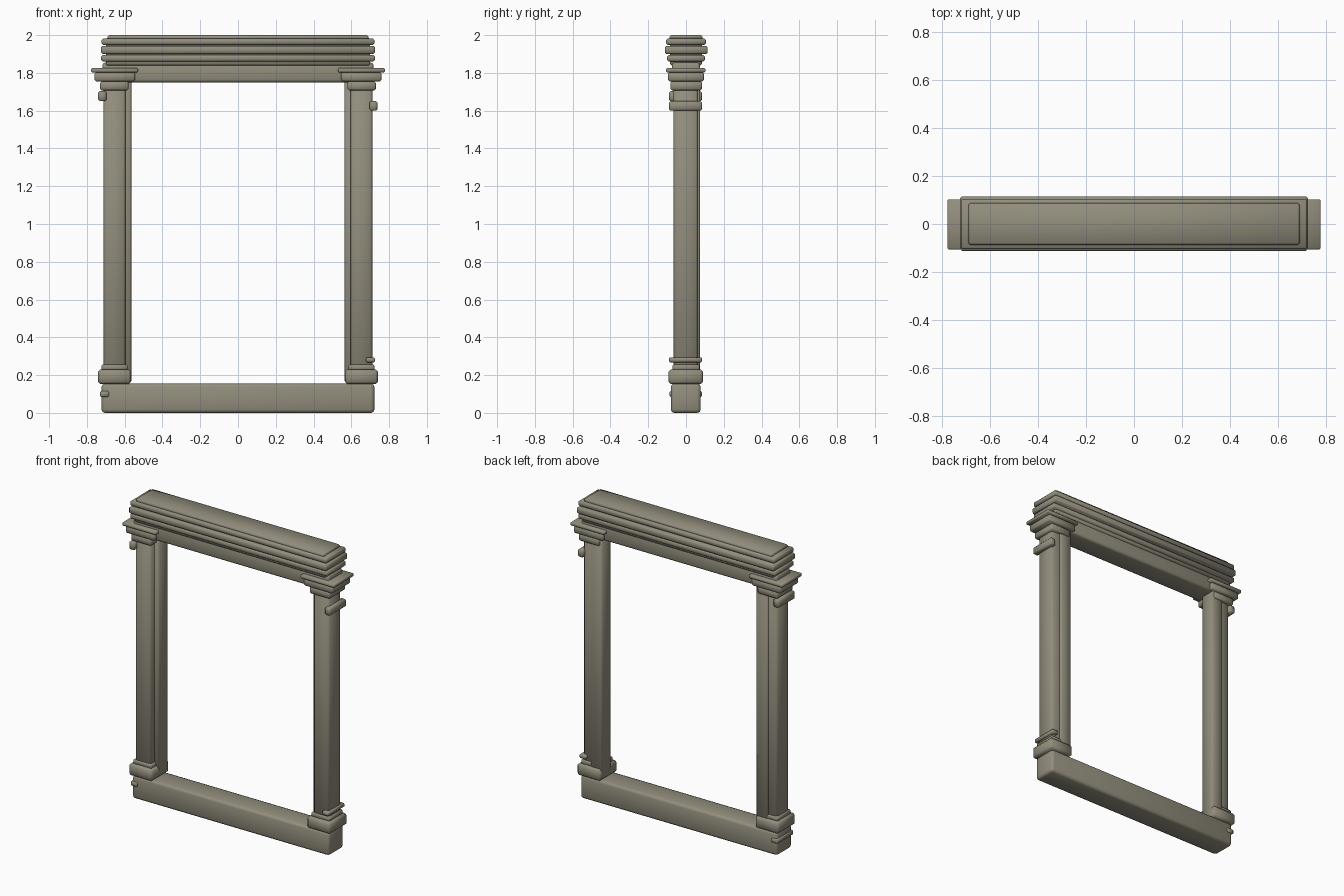
import bpy, math

stone = bpy.data.materials.new("weathered_stone")
stone.diffuse_color = (0.29, 0.27, 0.205, 1)


def block(name, x0, x1, y0, y1, z0, z1, bevel=0.008, segments=1):
    """Box between two corners with softened edges."""
    bpy.ops.mesh.primitive_cube_add(size=1)
    ob = bpy.context.object
    ob.name = name
    for v in ob.data.vertices:
        v.co = ((x0 + x1) / 2 + v.co.x * (x1 - x0),
                (y0 + y1) / 2 + v.co.y * (y1 - y0),
                (z0 + z1) / 2 + v.co.z * (z1 - z0))
    ob.data.materials.append(stone)
    mod = ob.modifiers.new("soft_edges", 'BEVEL')
    mod.width = bevel
    mod.segments = segments
    mod.limit_method = 'NONE'
    bpy.ops.object.modifier_apply(modifier=mod.name)
    bpy.ops.object.shade_smooth_by_angle(angle=math.radians(50))
    return ob


# Sill and lintel beams
block("sill", -0.722, 0.722, -0.08, 0.078, 0.0, 0.155, 0.018, 2)
block("lintel", -0.718, 0.718, -0.075, 0.075, 1.75, 1.855, 0.015, 2)

# Stepped cornice: half length, front, back, bottom, top
cornice = [
    ("cornice_core", 0.70, -0.085, 0.085, 1.84, 1.985),
    ("cornice_lower", 0.725, -0.10, 0.10, 1.86, 1.895),
    ("cornice_middle", 0.725, -0.112, 0.115, 1.90, 1.943),
    ("cornice_upper", 0.722, -0.105, 0.105, 1.948, 1.982),
    ("cornice_cap", 0.69, -0.087, 0.087, 1.97, 2.0),
]
for name, half, y0, y1, z0, z1 in cornice:
    block(name, -half, half, y0, y1, z0, z1)

# Column parts by distance from centre: inner, outer, front, back, bottom, top, bevel
column = [
    ("shaft", 0.595, 0.712, -0.065, 0.063, 0.15, 1.76, 0.012),
    ("rebate_strip", 0.565, 0.65, -0.025, 0.075, 0.16, 1.76, 0.008),
    ("plinth", 0.567, 0.74, -0.093, 0.09, 0.153, 0.23, 0.012),
    ("base_ring", 0.585, 0.722, -0.072, 0.072, 0.225, 0.255, 0.006),
    ("capital_lower", 0.58, 0.73, -0.083, 0.085, 1.708, 1.755, 0.008),
    ("capital_middle", 0.545, 0.76, -0.095, 0.095, 1.755, 1.803, 0.008),
    ("capital_slab", 0.53, 0.778, -0.106, 0.103, 1.803, 1.825, 0.005),
]
for side, s in (("left", -1), ("right", 1)):
    for name, a, b, y0, y1, z0, z1, bev in column:
        xs = sorted((s * a, s * b))
        block(side + "_" + name, xs[0], xs[1], y0, y1, z0, z1, bev)

# Uneven small bars crossing the outer edges
block("left_upper_bar", -0.74, -0.697, -0.09, 0.085, 1.65, 1.703, 0.008)
block("right_upper_bar", 0.697, 0.738, -0.09, 0.085, 1.60, 1.65, 0.008)
block("left_lower_bar", -0.73, -0.682, -0.087, 0.085, 0.085, 0.115, 0.006)
block("right_lower_bar", 0.677, 0.725, -0.09, 0.085, 0.268, 0.294, 0.006)
